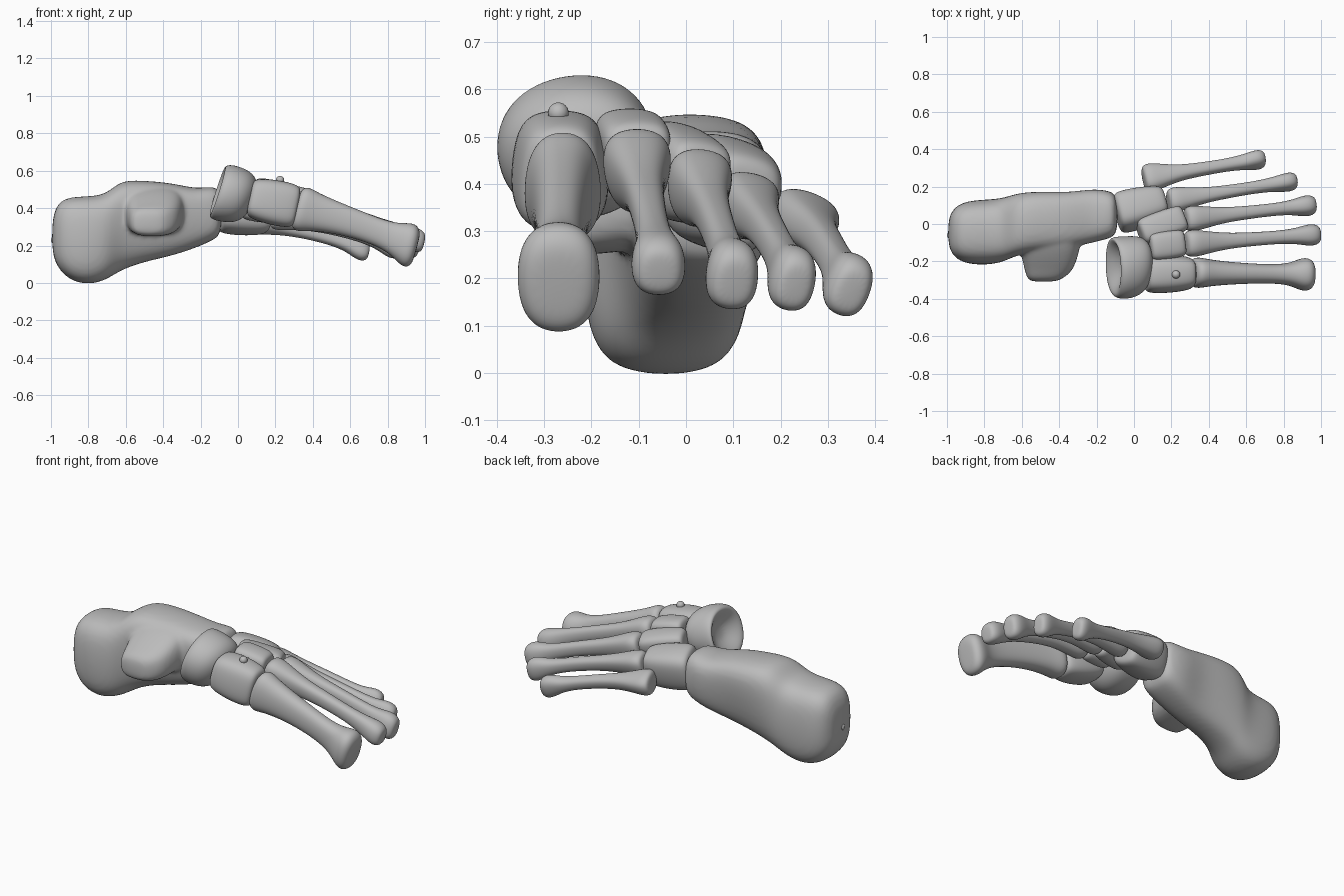
import bpy, bmesh, math
from mathutils import Matrix, Vector

if "Cube" in bpy.data.objects:
    bpy.data.objects.remove(bpy.data.objects["Cube"])

bone = bpy.data.materials.new("bone grey")
bone.use_nodes = True
grey = (0.5, 0.5, 0.5, 1)
bone.diffuse_color = grey
bone.node_tree.nodes["Principled BSDF"].inputs["Base Color"].default_value = grey

SIDES = 16


def power(v, p):
    return math.copysign(abs(v) ** p, v)


def add_loft(bm, stations, axis, square=2.5, wedge=0.0, roll=0.0):
    """Skin rounded-box rings (x, y, z, half width, half height, own wedge) square to an axis."""
    axis = Vector(axis).normalized()
    side = Vector((0, 0, 1)).cross(axis).normalized()
    side.rotate(Matrix.Rotation(roll, 3, axis))
    up = axis.cross(side)
    rings = []
    for x, y, z, w, h, *own in stations:
        taper = own[0] if own else wedge
        ring = []
        for i in range(SIDES):
            a = math.tau * i / SIDES
            u, v = power(math.cos(a), 2 / square), power(math.sin(a), 2 / square)
            u *= 1 + taper * v
            ring.append(bm.verts.new(Vector((x, y, z)) + side * u * w + up * v * h))
        rings.append(ring)
    for r, s in zip(rings, rings[1:]):
        for i in range(SIDES):
            j = (i + 1) % SIDES
            bm.faces.new((r[i], r[j], s[j], s[i]))
    bm.faces.new(rings[0][::-1])
    bm.faces.new(rings[-1])


def finish(name, bm, levels=2):
    bmesh.ops.recalc_face_normals(bm, faces=bm.faces)
    for f in bm.faces:
        f.smooth = True
    me = bpy.data.meshes.new(name)
    bm.to_mesh(me)
    bm.free()
    me.materials.append(bone)
    ob = bpy.data.objects.new(name, me)
    bpy.context.collection.objects.link(ob)
    if levels:
        rounding = ob.modifiers.new("Round", "SUBSURF")
        rounding.levels = rounding.render_levels = levels
    return ob


def loft(name, stations, axis, square=2.5, wedge=0.0, roll=0.0):
    bm = bmesh.new()
    add_loft(bm, stations, axis, square, wedge, roll)
    return finish(name, bm)


def block(name, back, front, back_size, front_size, wedge=0.0, bulge=1.03, roll=0.0):
    """Short tarsal bone: a softly rounded block between two end faces."""
    a, b = Vector(back), Vector(front)
    stations = []
    for t, k in ((0, 0.55), (0.02, 0.85), (0.12, 1), (0.5, bulge), (0.88, 1), (0.98, 0.85), (1, 0.55)):
        p = a.lerp(b, t)
        w, h = (m + (n - m) * t for m, n in zip(back_size, front_size))
        stations.append((*p, w * k, h * k))
    return loft(name, stations, b - a, 3, wedge, roll)


def metatarsal(name, base, head, base_size, shaft_size, head_size, wedge=0.2, roll=0.0):
    """Long bone: flared base, slim arched shaft, rounded head."""
    a, b = Vector(base), Vector(head)
    profile = ((0, base_size, 0.6), (0.01, base_size, 0.92), (0.06, base_size, 1.03),
               (0.14, base_size, 0.88), (0.3, shaft_size, 1.15), (0.5, shaft_size, 1),
               (0.7, shaft_size, 0.95), (0.82, shaft_size, 1.15), (0.89, head_size, 0.92),
               (0.95, head_size, 1), (0.99, head_size, 0.8), (1, head_size, 0.45))
    stations = []
    for t, (w, h), k in profile:
        p = a.lerp(b, t)
        p.z += 0.022 * math.sin(math.pi * t)
        # the wedge shape fades out toward the round head
        stations.append((*p, w * k, h * k, wedge * (1 - 1.3 * t)))
    axis = b - a
    axis.z *= 0.8
    return loft(name, stations, axis, 2.4, wedge, roll)


# Heel bone: main body and ramped inner shelf fused into one smooth surface
bm = bmesh.new()
add_loft(bm, [
    (-0.995, -0.045, 0.25, 0.07, 0.09), (-0.965, -0.045, 0.255, 0.135, 0.178),
    (-0.9, -0.045, 0.237, 0.17, 0.227), (-0.8, -0.045, 0.225, 0.178, 0.241),
    (-0.7, -0.035, 0.245, 0.174, 0.232, 0.03), (-0.63, 0, 0.31, 0.165, 0.245, 0.14),
    (-0.5, 0.015, 0.33, 0.155, 0.22, 0.22), (-0.35, 0.02, 0.34, 0.143, 0.198, 0.22),
    (-0.22, 0.045, 0.345, 0.145, 0.158, 0.12), (-0.13, 0.05, 0.375, 0.13, 0.148),
    (-0.085, 0.05, 0.375, 0.105, 0.115)], (1, 0, 0), 3)
add_loft(bm, [
    (-0.45, 0.1, 0.42, 0.17, 0.12), (-0.45, -0.06, 0.4, 0.175, 0.135),
    (-0.45, -0.17, 0.365, 0.155, 0.115), (-0.455, -0.25, 0.335, 0.13, 0.088),
    (-0.475, -0.29, 0.325, 0.1, 0.075), (-0.485, -0.31, 0.32, 0.065, 0.045)], (0, -1, 0), 3)
heel = finish("heel_bone", bm)
remesh = heel.modifiers.new("Fuse", "REMESH")
remesh.mode = "VOXEL"
remesh.voxel_size = 0.012
remesh.use_smooth_shade = True
soften = heel.modifiers.new("Soften", "SMOOTH")
soften.factor = 0.5
soften.iterations = 6

# Boat-shaped bone: thick tilted disc with a dished back
loft("navicular", [
    (-0.055, -0.22, 0.48, 0.04, 0.035), (-0.075, -0.22, 0.485, 0.09, 0.075),
    (-0.105, -0.225, 0.49, 0.13, 0.115), (-0.115, -0.23, 0.49, 0.158, 0.143),
    (-0.085, -0.235, 0.485, 0.172, 0.16), (-0.01, -0.23, 0.467, 0.17, 0.155),
    (0.04, -0.215, 0.456, 0.152, 0.136), (0.075, -0.2, 0.452, 0.11, 0.095),
    (0.085, -0.2, 0.452, 0.05, 0.04)], (1, 0.06, -0.32), 2.15, 0, 0.15)

# Outer and wedge bones of the midfoot, fanned outward
block("cuboid", (-0.095, 0.055, 0.39), (0.17, 0.12, 0.36), (0.115, 0.125), (0.088, 0.105), 0, 1.06, -0.25)
block("lateral_cuneiform", (0.03, -0.055, 0.44), (0.27, 0.03, 0.4), (0.07, 0.105), (0.07, 0.092), 0.25, 1.03, -0.15)
block("middle_cuneiform", (0.08, -0.125, 0.465), (0.27, -0.1, 0.44), (0.07, 0.105), (0.068, 0.092), 0.3)
block("medial_cuneiform", (0.06, -0.268, 0.457), (0.32, -0.263, 0.405), (0.105, 0.11), (0.09, 0.122), -0.1, 1.07)

# Five long bones, inner to outer
metatarsal("first_metatarsal", (0.31, -0.26, 0.402), (0.955, -0.27, 0.183),
           (0.083, 0.122), (0.054, 0.077), (0.092, 0.122), -0.08)
metatarsal("second_metatarsal", (0.27, -0.107, 0.437), (0.995, -0.055, 0.212),
           (0.072, 0.092), (0.037, 0.045), (0.06, 0.066))
metatarsal("third_metatarsal", (0.27, 0.022, 0.4), (0.97, 0.103, 0.19),
           (0.068, 0.085), (0.035, 0.043), (0.058, 0.075), 0.2, -0.1)
metatarsal("fourth_metatarsal", (0.18, 0.12, 0.36), (0.87, 0.232, 0.184),
           (0.066, 0.073), (0.034, 0.04), (0.051, 0.07), 0.2, -0.2)
metatarsal("fifth_metatarsal", (0.05, 0.24, 0.328), (0.7, 0.35, 0.172),
           (0.077, 0.064), (0.035, 0.038), (0.05, 0.069), 0.1, -0.35)

# Small round studs on the midfoot and the heel
for name, place in (("midfoot_stud", (0.225, -0.27, 0.55)), ("heel_stud", (-0.978, -0.06, 0.23))):
    bm = bmesh.new()
    bmesh.ops.create_uvsphere(bm, u_segments=20, v_segments=12, radius=0.022)
    bmesh.ops.translate(bm, verts=bm.verts, vec=place)
    finish(name, bm, 0)
